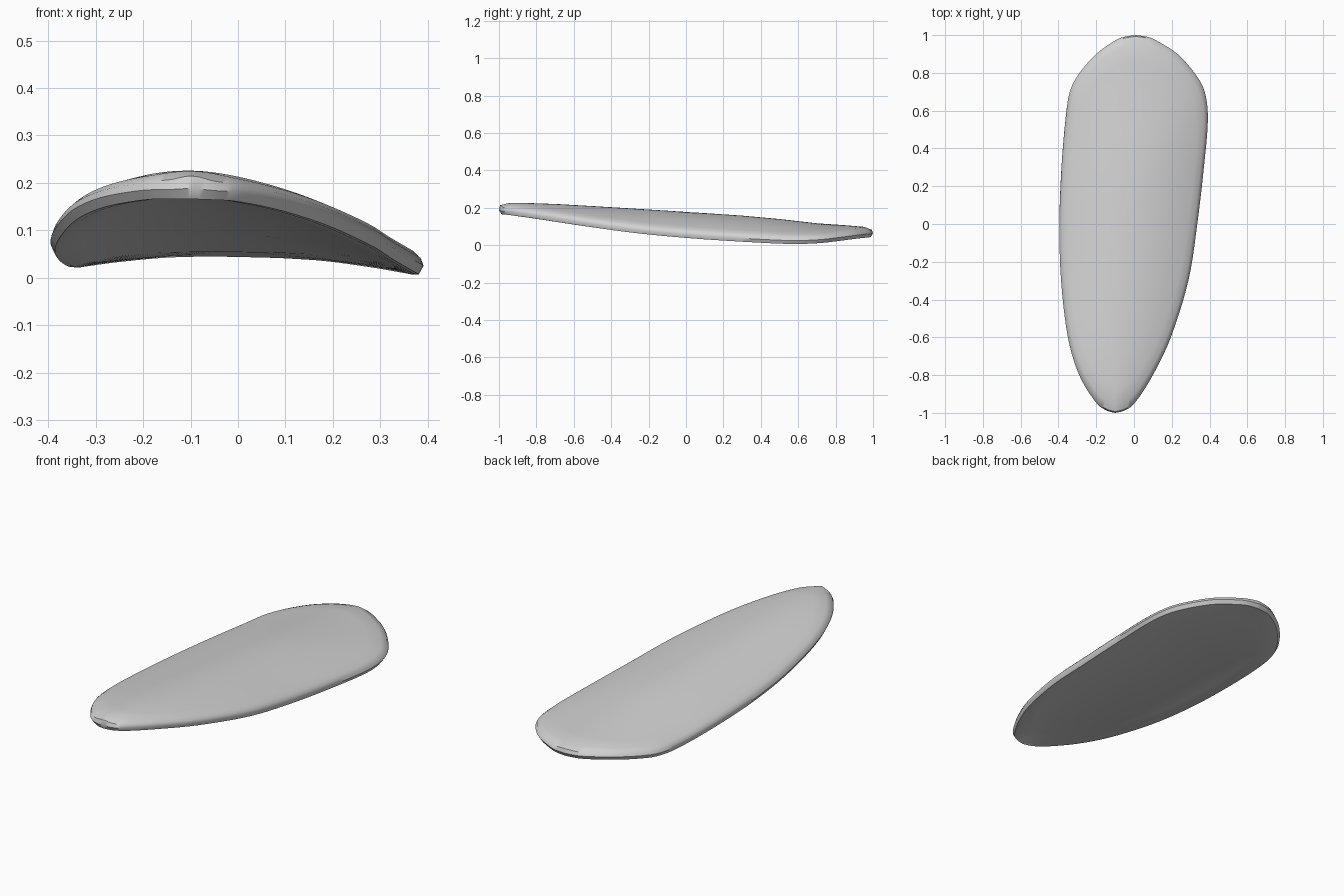
import bpy, bmesh

default_cube = bpy.data.objects.get("Cube")
if default_cube:
    bpy.data.objects.remove(default_cube, do_unlink=True)

# Stations along the blade: y, right edge x, left edge x, rim underside z, crown z
STATIONS = [
    (-1, -.1, -.1, .164, .218),
    (-.985, -.15, -.045, .16, .223),
    (-.94, -.205, .01, .157, .225),
    (-.8, -.29, .1, .14, .225),
    (-.6, -.35, .195, .111, .215),
    (-.3, -.386, .288, .07, .197),
    (0, -.395, .335, .041, .178),
    (.3, -.384, .37, .021, .158),
    (.55, -.363, .391, .009, .135),
    (.7, -.34, .374, .012, .117),
    (.8, -.288, .32, .021, .109),
    (.9, -.2, .23, .032, .104),
    (.965, -.11, .13, .037, .096),
    (.99, -.055, .075, .038, .091),
    (1, .01, .01, .039, .088),
]
STEPS = 5
RIM = .045      # height of the edge band
TILT = .022     # roll of the blade down towards its left edge
CENTRE_X = -.02


def spline(rows, steps):
    """Smooth curve through every row of values."""
    dense = []
    for i in range(len(rows) - 1):
        quads = list(zip(rows[max(i - 1, 0)], rows[i], rows[i + 1],
                         rows[min(i + 2, len(rows) - 1)]))
        for k in range(steps):
            t = k / steps
            dense.append(tuple(
                b + t * (c - a) / 2
                + t * t * (a - 2.5 * b + 2 * c - d / 2)
                + t ** 3 * (3 * (b - c) + d - a) / 2
                for a, b, c, d in quads))
    dense.append(rows[-1])
    return dense


rows = spline(STATIONS, STEPS)


def section(x, y):
    """Rim base, rise of the crown over the rim, and arch factor at a point."""
    values = rows[-1]
    for low, high in zip(rows, rows[1:]):
        if y <= high[0]:
            t = max(0, (y - low[0]) / (high[0] - low[0]))
            values = [p + t * (q - p) for p, q in zip(low, high)]
            break
    _, x_min, x_max, base, crown = values
    half = max((x_max - x_min) / 2, .01)
    offset = x - (x_min + x_max) / 2
    u = min(1, abs(offset) / half)
    rise = max(0, crown - base - RIM)
    return base - TILT * offset, rise, 1 - u * u


def top_height(x, y):
    base, rise, arch = section(x, y)
    return base + RIM + rise * arch


def bevel_height(x, y):
    return top_height(x, y) - .007


def side_height(x, y):
    return section(x, y)[0] + RIM * .55


def lip_height(x, y):
    return section(x, y)[0] + .006


def under_height(x, y):
    base, rise, arch = section(x, y)
    return base + rise * .68 * arch


# Closed plan outline
outline = [(r[2], r[0]) for r in rows] + [(r[1], r[0]) for r in rows[-2:0:-1]]

# Concentric rings, from the underside around the rim to the crown
inner = [.12, .3, .5, .7, .86]
layers = [(s * .95, s * .975, under_height) for s in inner]
layers += [(.945, .972, under_height), (.975, .987, lip_height),
           (1, 1, side_height), (.985, .993, bevel_height)]
layers += [(s, s, top_height) for s in [.95] + inner[::-1]]

bm = bmesh.new()
rings = []
for sx, sy, height in layers:
    ring = []
    for x, y in outline:
        px, py = CENTRE_X + sx * (x - CENTRE_X), sy * y
        ring.append(bm.verts.new((px, py, height(px, py))))
    rings.append(ring)
count = len(outline)
for lower, upper in zip(rings, rings[1:]):
    for i in range(count):
        j = (i + 1) % count
        bm.faces.new((lower[i], lower[j], upper[j], upper[i]))

# Close the middle of both surfaces
for ring, height in ((rings[0], under_height), (rings[-1], top_height)):
    hub = bm.verts.new((CENTRE_X, 0, height(CENTRE_X, 0)))
    for i in range(count):
        bm.faces.new((ring[i], ring[(i + 1) % count], hub))
bmesh.ops.recalc_face_normals(bm, faces=bm.faces)

mesh = bpy.data.meshes.new("curved_blade")
bm.to_mesh(mesh)
bm.free()
blade = bpy.data.objects.new("curved_blade", mesh)
bpy.context.collection.objects.link(blade)

# Plain light grey
grey = bpy.data.materials.new("light_grey")
grey.use_nodes = True
colour = (.64, .64, .64, 1)
grey.diffuse_color = colour
grey.node_tree.nodes["Principled BSDF"].inputs["Base Color"].default_value = colour
mesh.materials.append(grey)

bpy.context.view_layer.objects.active = blade
blade.select_set(True)
bpy.ops.object.shade_smooth_by_angle(angle=.8)
